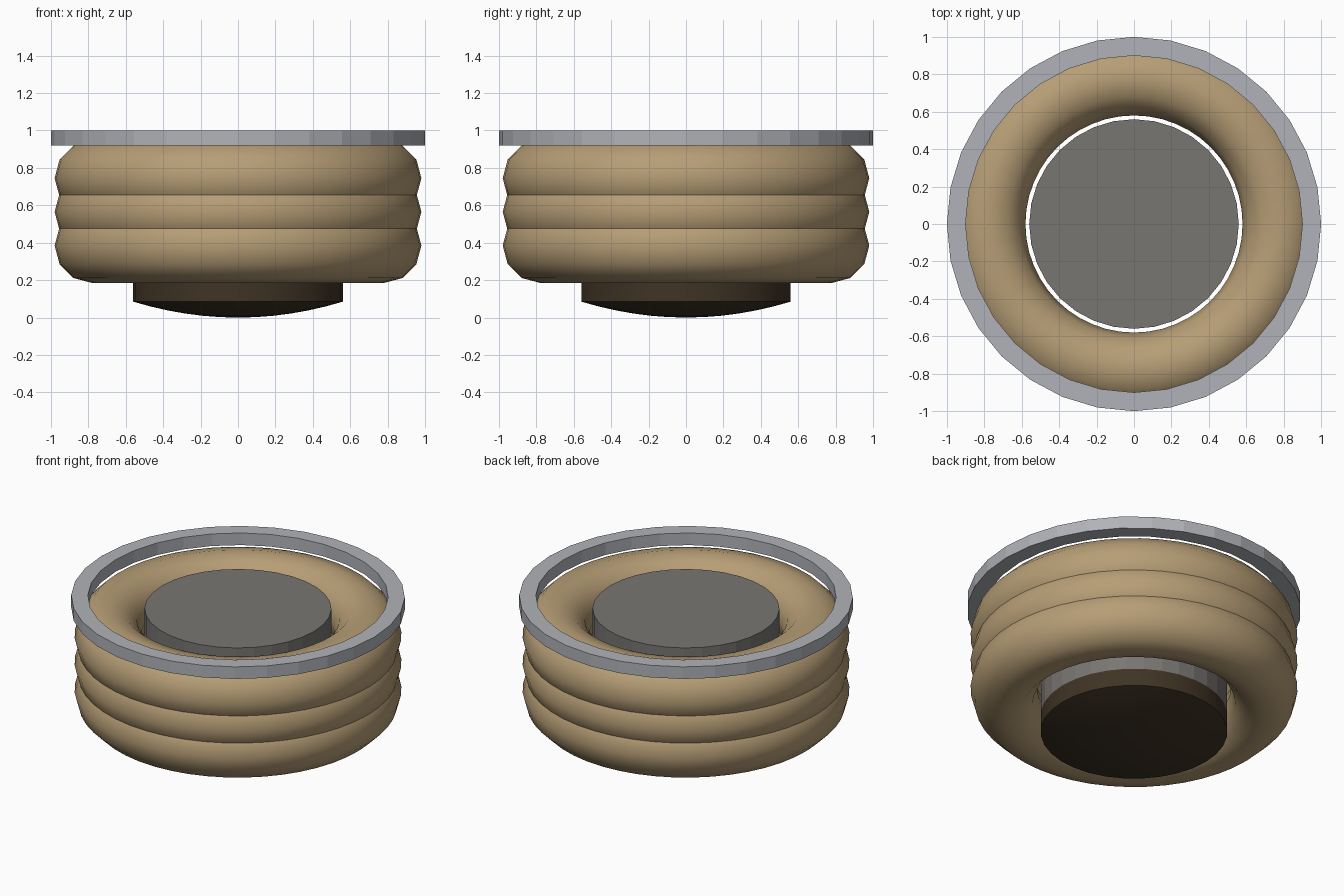
import bpy, bmesh, math
from mathutils import Matrix

default = bpy.data.objects.get("Cube")
if default:
    bpy.data.objects.remove(default, do_unlink=True)


def material(name, color):
    mat = bpy.data.materials.new(name)
    mat.use_nodes = True
    rgba = (*color, 1.0)
    mat.diffuse_color = rgba
    bsdf = next(n for n in mat.node_tree.nodes if n.type == "BSDF_PRINCIPLED")
    bsdf.inputs["Base Color"].default_value = rgba
    return mat


TAN = material("tan_padding", (0.47, 0.34, 0.18))
STEEL = material("light_grey_rim", (0.44, 0.45, 0.48))
GREY = material("mid_grey_core", (0.19, 0.18, 0.17))
DARK = material("dark_brown_base", (0.05, 0.034, 0.018))


def lathe(name, profile, mat, segments=32, closed=False, smooth_angle=0):
    """Revolve (radius, height) points around the z axis."""
    bm = bmesh.new()
    verts = [bm.verts.new((0, r, z)) for r, z in profile]
    count = len(verts) if closed else len(verts) - 1
    edges = [bm.edges.new((verts[i], verts[(i + 1) % len(verts)])) for i in range(count)]
    bmesh.ops.spin(bm, geom=verts + edges, cent=(0, 0, 0), axis=(0, 0, 1),
                   angle=math.tau, steps=segments)
    bmesh.ops.remove_doubles(bm, verts=bm.verts, dist=0.0005)
    bmesh.ops.recalc_face_normals(bm, faces=bm.faces)
    mesh = bpy.data.meshes.new(name)
    bm.to_mesh(mesh)
    bm.free()
    mesh.materials.append(mat)
    obj = bpy.data.objects.new(name, mesh)
    bpy.context.collection.objects.link(obj)
    if smooth_angle:
        bpy.ops.object.select_all(action="DESELECT")
        obj.select_set(True)
        bpy.context.view_layer.objects.active = obj
        bpy.ops.object.shade_smooth_by_angle(angle=math.radians(smooth_angle))
    return obj


# Three overlapping padded rings
TUBE, RADIUS, SIDES = 0.2, 0.78, 12
for name, z in (("lower", 0.385), ("middle", 0.565), ("upper", 0.745)):
    section = [(RADIUS + TUBE * math.cos(math.tau * i / SIDES),
                z + TUBE * math.sin(math.tau * i / SIDES)) for i in range(SIDES)]
    lathe(name + "_padded_ring", section, TAN, segments=48, closed=True, smooth_angle=60)

# Thin rim hovering just above the padding
lathe("top_rim", [(0.9, 0.92), (1, 0.92), (1, 1), (0.9, 1)], STEEL, closed=True)

# Central core, open towards the base it stands on
lathe("core", [(0.56, 0.2), (0.56, 0.92), (0, 0.92)], GREY)

# Base with a shallow domed underside
R, EDGE, STEPS = 0.56, 0.085, 6
dome = [(R * i / STEPS, EDGE * (i / STEPS) ** 2) for i in range(STEPS + 1)]
lathe("domed_base", dome + [(R, 0.2)], DARK, smooth_angle=30)
